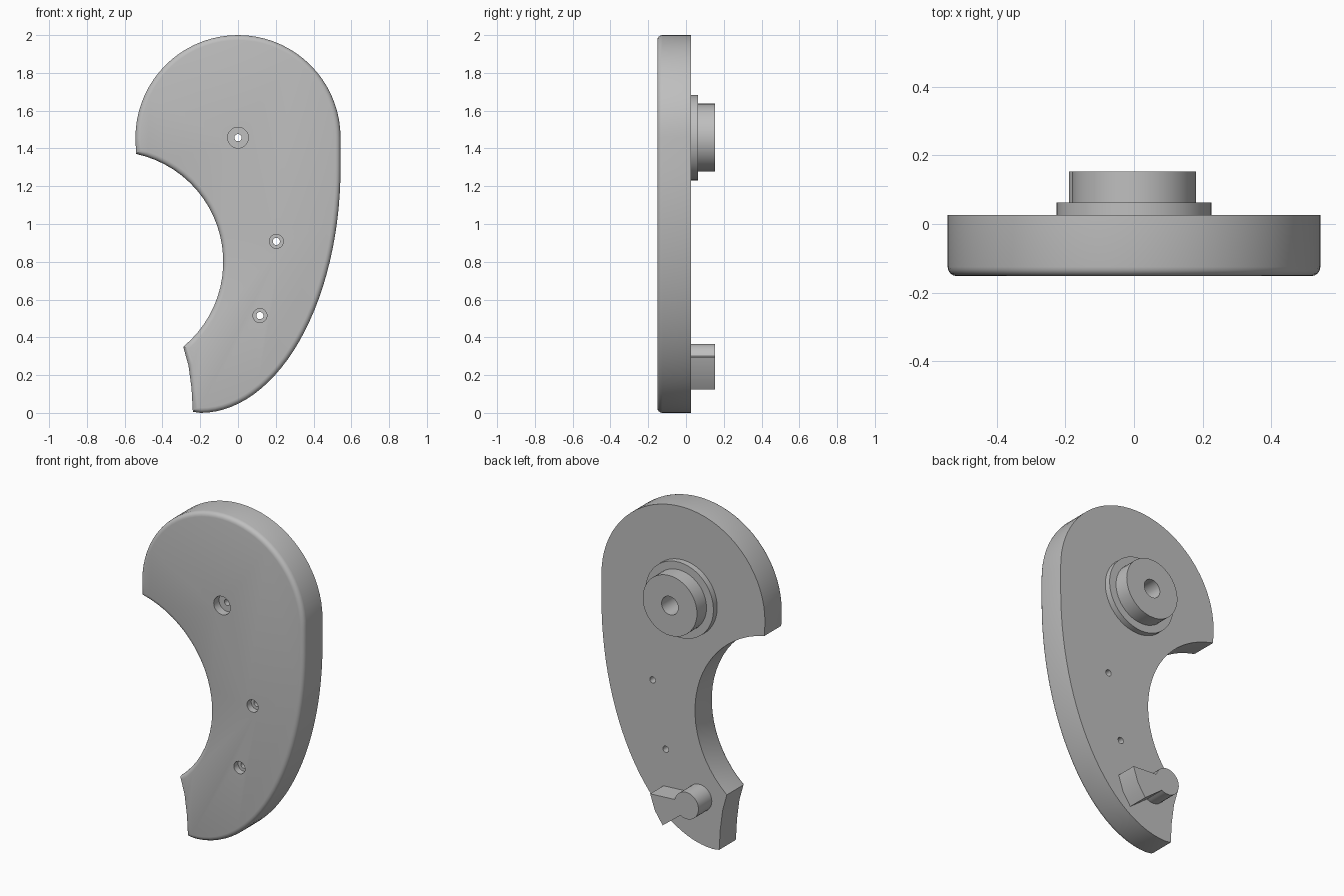
import bpy, bmesh
from math import sin, cos, atan2, radians, pi
from mathutils import Vector

if "Cube" in bpy.data.objects:
    bpy.data.objects.remove(bpy.data.objects["Cube"])

FRONT, BACK, PEG_END = -0.152, 0.0265, 0.153
HUB_Z = 1.457

grey = bpy.data.materials.new("plain grey")
grey.use_nodes = True
grey.diffuse_color = (0.52, 0.52, 0.52, 1)
grey.node_tree.nodes["Principled BSDF"].inputs["Base Color"].default_value = grey.diffuse_color


def arc(cx, cz, rx, rz, start, end, steps):
    """Points on an elliptical arc, angles in radians."""
    angles = [start + (end - start) * i / steps for i in range(steps + 1)]
    return [(cx + rx * cos(a), cz + rz * sin(a)) for a in angles]


def finish(name, bm):
    bmesh.ops.recalc_face_normals(bm, faces=bm.faces)
    mesh = bpy.data.meshes.new(name)
    bm.to_mesh(mesh)
    bm.free()
    mesh.materials.append(grey)
    obj = bpy.data.objects.new(name, mesh)
    bpy.context.collection.objects.link(obj)
    return obj


def prism(name, outline, y0, y1, bevel=0):
    """Extrude an x-z outline along y, optionally rounding the front rim."""
    bm = bmesh.new()
    face = bm.faces.new([bm.verts.new((x, y0, z)) for x, z in outline])
    rim = list(face.edges)
    ext = bmesh.ops.extrude_face_region(bm, geom=[face], use_keep_orig=True)
    moved = [g for g in ext["geom"] if isinstance(g, bmesh.types.BMVert)]
    bmesh.ops.translate(bm, verts=moved, vec=(0, y1 - y0, 0))
    bmesh.ops.recalc_face_normals(bm, faces=bm.faces)
    if bevel:
        bmesh.ops.bevel(bm, geom=rim, offset=bevel, segments=4, profile=0.5,
                        affect='EDGES')
    return finish(name, bm)


def activate(obj):
    bpy.ops.object.select_all(action='DESELECT')
    obj.select_set(True)
    bpy.context.view_layer.objects.active = obj


def drill(obj, x, z, radius, y0, y1):
    cutter = prism("cutter", arc(x, z, radius, radius, 0, 2 * pi, 32)[:-1], y0, y1)
    cutter.hide_render = True
    mod = obj.modifiers.new("hole", 'BOOLEAN')
    mod.operation, mod.solver, mod.object = 'DIFFERENCE', 'EXACT', cutter
    activate(obj)
    bpy.ops.object.modifier_apply(modifier=mod.name)
    bpy.data.objects.remove(cutter)


# Curved body plate: round head, concave bite, short end, sweeping outer side
outline = arc(0, HUB_Z, 0.543, 0.543, 0, pi, 36)
outline += arc(-0.662, 0.8, 0.584, 0.584, atan2(0.57, 0.122), atan2(-0.45, 0.372), 24)
outline += [(-0.262, 0.25), (-0.246, 0.13), (-0.239, 0.006)]
outline += arc(-0.2, 1.3, 0.743, 1.3, -pi / 2, 0, 28)
body = prism("body_plate", outline, FRONT, BACK, bevel=0.027)

# Countersunk screw holes through the plate
for x, z, wide, depth in ((0, HUB_Z, 0.055, 0.05), (0.203, 0.908, 0.037, 0.04),
                          (0.116, 0.515, 0.037, 0.04)):
    drill(body, x, z, 0.019, FRONT - 0.05, BACK + 0.05)
    drill(body, x, z, wide, FRONT - 0.05, FRONT + depth)

# Stepped hub with a bore, turned around the y axis
bm = bmesh.new()
section = [(0.055, BACK), (0.226, BACK), (0.226, 0.0625), (0.18, 0.0625),
           (0.18, PEG_END), (0.055, PEG_END)]
ring = [bm.verts.new((r, y, 0)) for r, y in section]
edges = [bm.edges.new((ring[i - 1], ring[i])) for i in range(len(ring))]
bmesh.ops.spin(bm, geom=ring + edges, cent=(0, 0, 0), axis=(0, 1, 0),
               angle=2 * pi, steps=48)
bmesh.ops.remove_doubles(bm, verts=bm.verts, dist=0.0005)
bmesh.ops.translate(bm, verts=bm.verts, vec=Vector((0, 0, HUB_Z)))
hub = finish("hub", bm)

# Locating peg: a round post with a wedge-shaped stop
peg_outline = arc(-0.11, 0.285, 0.08, 0.08, radians(12), radians(300), 24)
peg_outline += [(0.048, 0.125), (0.1, 0.2), (0.131, 0.292)]
peg = prism("stop_peg", peg_outline, BACK, PEG_END)

# Smooth curved sides, crisp edges
for obj in (body, hub, peg):
    activate(obj)
    bpy.ops.object.shade_smooth_by_angle(angle=radians(30))
